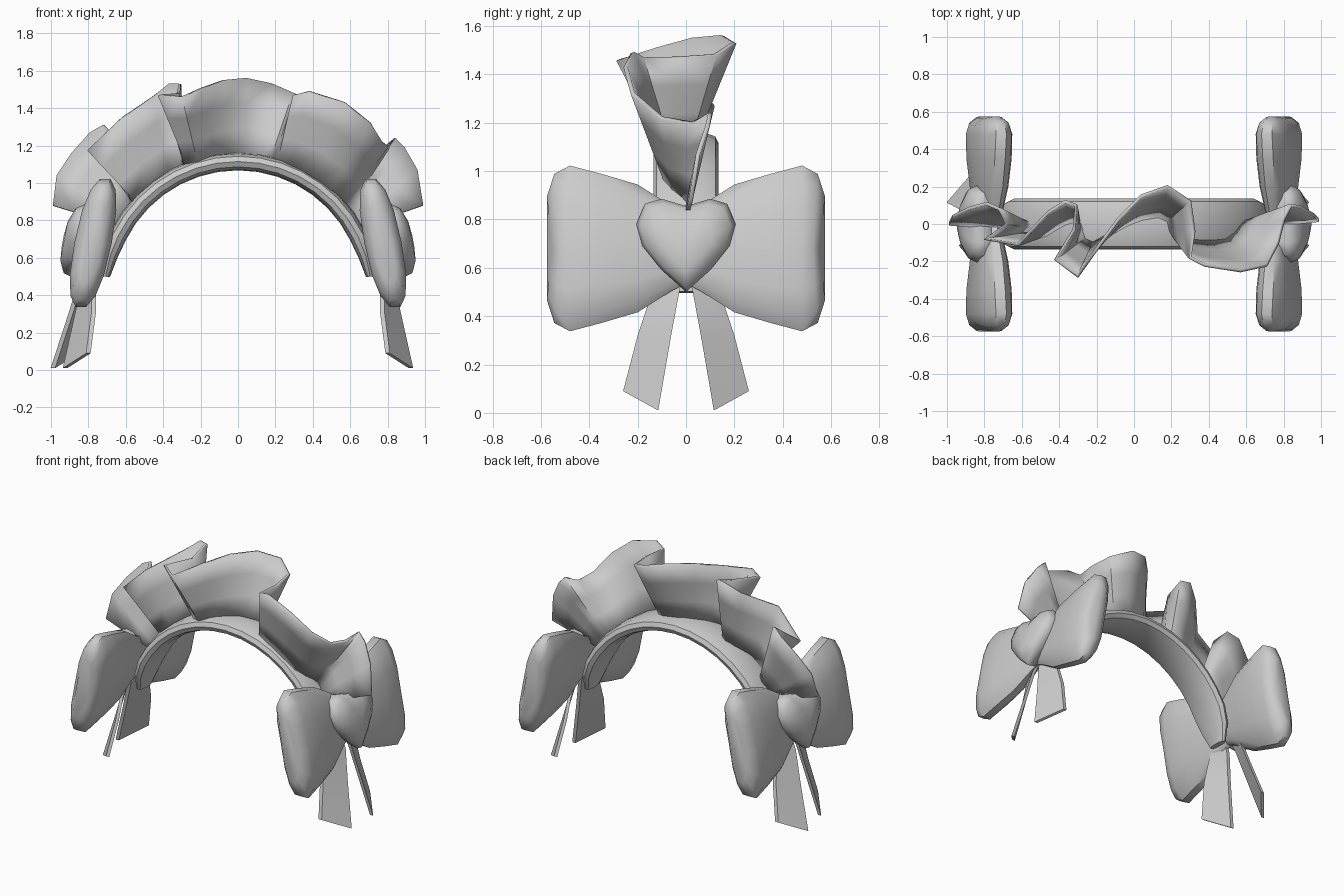
import bpy, bmesh, math
from mathutils import Vector

cube = bpy.data.objects.get("Cube")
if cube:
    bpy.data.objects.remove(cube, do_unlink=True)

grey = bpy.data.materials.new("plain_grey")
grey.use_nodes = True
GREY = (0.6, 0.6, 0.6, 1)
grey.diffuse_color = GREY
grey.node_tree.nodes["Principled BSDF"].inputs["Base Color"].default_value = GREY


def loft(name, rings, closed=True, angle=40, thickness=0):
    """Skin a row of equal-length rings; closed rings also get end caps."""
    bm = bmesh.new()
    rows = [[bm.verts.new(p) for p in ring] for ring in rings]
    n = len(rows[0])
    for a, b in zip(rows, rows[1:]):
        for i in range(n if closed else n - 1):
            j = (i + 1) % n
            bm.faces.new((a[i], a[j], b[j], b[i]))
    if closed:
        bm.faces.new(rows[0][::-1])
        bm.faces.new(rows[-1])
    bmesh.ops.recalc_face_normals(bm, faces=bm.faces)
    mesh = bpy.data.meshes.new(name)
    bm.to_mesh(mesh)
    bm.free()
    mesh.materials.append(grey)
    obj = bpy.data.objects.new(name, mesh)
    bpy.context.collection.objects.link(obj)
    if thickness:
        mod = obj.modifiers.new("thickness", "SOLIDIFY")
        mod.thickness = thickness
        mod.offset = 0
    bpy.ops.object.select_all(action="DESELECT")
    obj.select_set(True)
    bpy.context.view_layer.objects.active = obj
    bpy.ops.object.shade_smooth_by_angle(angle=math.radians(angle))
    return obj


def oval(count, power):
    """Points of a squarish unit oval."""
    for i in range(count):
        t = math.tau * i / count
        c, s = math.cos(t), math.sin(t)
        yield (math.copysign(abs(c) ** power, c), math.copysign(abs(s) ** power, s))


# Headband: an arch with a rounded flat section and tapered ends
ARCH_Z, ARCH_R = 0.4, 0.715
band = []
for k in range(19):
    a = math.radians(8 + 164 * k / 18)
    taper = 0.5 if k in (0, 18) else 0.85 if k in (1, 17) else 1
    ring = []
    for u, v in oval(12, 0.75):
        r = ARCH_R + 0.047 * u * taper
        ring.append((r * math.cos(a), 0.135 * v * taper, ARCH_Z + r * math.sin(a)))
    band.append(ring)
loft("headband", band)

# Ruffle: outer edge (x, y, z) and the angle where it meets the headband
frill = [
    (-0.99, 0.0, 0.88, 150), (-0.97, 0.04, 1.04, 147), (-0.89, 0.08, 1.16, 144),
    (-0.79, 0.11, 1.27, 141), (-0.72, 0.08, 1.31, 139), (-0.68, 0.0, 1.26, 138),
    (-0.80, -0.08, 1.18, 137), (-0.62, -0.11, 1.35, 128), (-0.46, 0.06, 1.46, 120),
    (-0.37, 0.12, 1.53, 115), (-0.31, 0.1, 1.53, 113), (-0.32, -0.03, 1.48, 112),
    (-0.42, -0.19, 1.47, 111), (-0.30, -0.28, 1.46, 107), (-0.19, -0.12, 1.51, 100),
    (-0.08, 0.03, 1.55, 94), (0.04, 0.15, 1.56, 87), (0.18, 0.2, 1.53, 80),
    (0.30, 0.12, 1.48, 76), (0.32, -0.04, 1.47, 75), (0.30, -0.18, 1.47, 73),
    (0.38, -0.22, 1.49, 68), (0.57, -0.25, 1.43, 58), (0.71, -0.22, 1.32, 49),
    (0.77, -0.1, 1.22, 44), (0.80, 0.02, 1.2, 41), (0.84, 0.1, 1.24, 38),
    (0.89, 0.09, 1.19, 35), (0.96, 0.05, 1.07, 32), (0.99, 0.02, 0.88, 29),
]
strip = []
for x, y, z, deg in frill:
    a = math.radians(deg)
    foot = Vector((0.75 * math.cos(a), 0.3 * y - 0.02, ARCH_Z + 0.75 * math.sin(a)))
    rim = Vector((x, y, z))
    strip.append([foot.lerp(rim, t) for t in (0, 0.33, 0.67, 1)])
loft("ruffle", strip, closed=False, angle=50, thickness=0.018)

# Side bows: each has two puffy wings, a heart centre and two tails
MID_Z, LEAN = 0.68, 0.19
wing = [(0.0, 0.15, 0.05), (0.06, 0.18, 0.06), (0.2, 0.27, 0.085), (0.35, 0.315, 0.1),
        (0.48, 0.35, 0.1), (0.545, 0.315, 0.085), (0.575, 0.22, 0.05)]
heart = [(0, -0.19), (0.1, -0.1), (0.18, 0.0), (0.205, 0.09), (0.17, 0.175),
         (0.1, 0.195), (0, 0.165)]
heart += [(-y, z) for y, z in heart[-2:0:-1]]
heart_layers = [(0.76, 0.6), (0.80, 0.92), (0.86, 1.0), (0.9, 0.9), (0.93, 0.55),
                (0.937, 0.15)]
tail_inner = [(0.76, 0.0, 0.62), (0.82, 0.03, 0.49), (0.86, 0.065, 0.3), (0.925, 0.115, 0.01)]
tail_outer = [(0.76, 0.05, 0.62), (0.77, 0.15, 0.47), (0.77, 0.2, 0.32), (0.80, 0.26, 0.09)]


def lean(x, z):
    return x - LEAN * z


for side, sx in (("left", 1), ("right", -1)):
    for end, sy in (("front", -1), ("back", 1)):
        rings = []
        for y, height, depth in wing:
            ring = []
            for u, v in oval(14, 0.85):
                z = height * v
                dent = 0.02 * (1 - abs(v)) if y > 0.5 else 0
                ring.append((sx * lean(0.775 + depth * u, z), sy * (y - dent), MID_Z + z))
            rings.append(ring)
        loft(f"{side}_{end}_bow_wing", rings, angle=45)

        # Tails are thin tapered ribbons; one of them swings further out
        swing = 0.065 if (sx, sy) == (-1, 1) else 0
        rings = []
        for p, q in zip(tail_inner, tail_outer):
            p, q = Vector(p), Vector(q)
            out = swing * (0.62 - (p.z + q.z) / 2) / 0.57
            ring = []
            for point, dx in ((p, 0.012), (q, 0.012), (q, -0.012), (p, -0.012)):
                ring.append((sx * (point.x + dx + out), sy * point.y, point.z))
            rings.append(ring)
        loft(f"{side}_{end}_bow_tail", rings)

    rings = []
    for x, scale in heart_layers:
        rings.append([(sx * lean(x, z * scale), y * scale, MID_Z + 0.01 + z * scale)
                      for y, z in heart])
    loft(f"{side}_heart", rings, angle=50)
